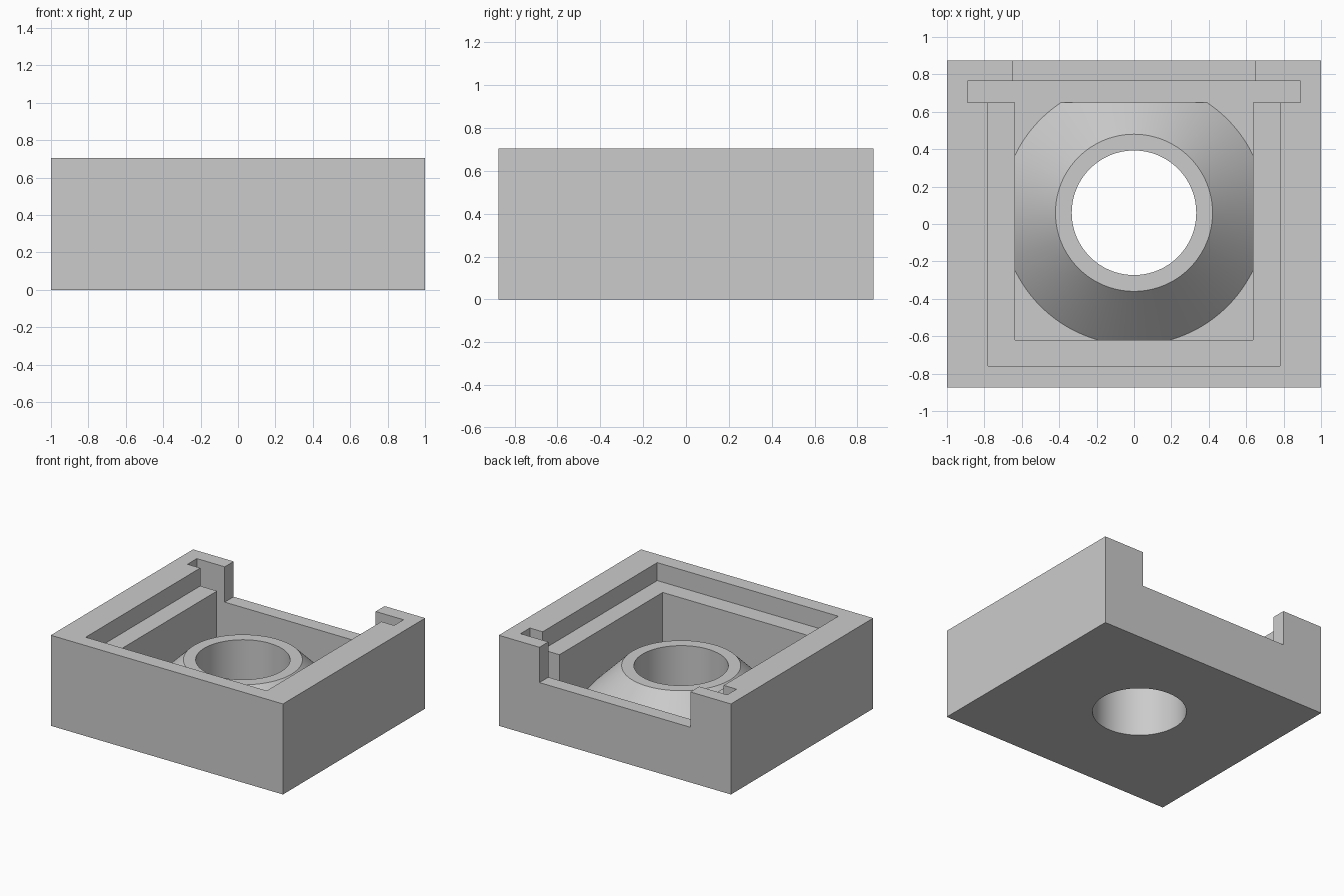
import bpy
import bmesh
import math
from mathutils import Matrix

default = bpy.data.objects.get("Cube")
if default:
    bpy.data.objects.remove(default, do_unlink=True)

grey = bpy.data.materials.new("plain_grey")
grey.use_nodes = True
colour = (0.6, 0.6, 0.6, 1)
grey.diffuse_color = colour
grey.node_tree.nodes["Principled BSDF"].inputs["Base Color"].default_value = colour

HEIGHT = 0.705
OVER = 0.9          # cutters rise above the top
FLOOR = 0.14        # pocket floor
RIM = 0.425         # top of the collar and rear notch floor
LEDGE = 0.565
CENTRE_Y = 0.06
SLOT_FRONT, SLOT_BACK = 0.65, 0.765


def finish(name, bm):
    bmesh.ops.recalc_face_normals(bm, faces=bm.faces)
    mesh = bpy.data.meshes.new(name)
    bm.to_mesh(mesh)
    bm.free()
    mesh.materials.append(grey)
    obj = bpy.data.objects.new(name, mesh)
    bpy.context.collection.objects.link(obj)
    return obj


def box(name, half_x, y0, y1, z0, z1):
    bm = bmesh.new()
    place = Matrix.Translation((0, (y0 + y1) / 2, (z0 + z1) / 2))
    size = Matrix.Diagonal((2 * half_x, y1 - y0, z1 - z0, 1))
    bmesh.ops.create_cube(bm, size=1, matrix=place @ size)
    return finish(name, bm)


def cone(name, r0, r1, z0, z1, clip_y=None):
    bm = bmesh.new()
    bmesh.ops.create_cone(bm, cap_ends=True, segments=128, radius1=r0, radius2=r1,
                          depth=z1 - z0,
                          matrix=Matrix.Translation((0, CENTRE_Y, (z0 + z1) / 2)))
    if clip_y is not None:
        cut = bmesh.ops.bisect_plane(bm, geom=bm.verts[:] + bm.edges[:] + bm.faces[:],
                                     plane_co=(0, clip_y, 0), plane_no=(0, 1, 0),
                                     clear_outer=True)
        edges = [e for e in cut["geom_cut"] if isinstance(e, bmesh.types.BMEdge)]
        bmesh.ops.edgeloop_fill(bm, edges=edges)
    return finish(name, bm)


def combine(target, tool, operation):
    tool.hide_render = True
    mod = target.modifiers.new(tool.name, "BOOLEAN")
    mod.operation = operation
    mod.solver = "EXACT"
    mod.object = tool
    bpy.context.view_layer.objects.active = target
    bpy.ops.object.modifier_apply(modifier=mod.name)
    bpy.data.objects.remove(tool, do_unlink=True)


# Solid block
housing = box("housing", 1, -0.875, 0.875, 0, HEIGHT)

# Stepped pocket, cross slot and open rear notch
combine(housing, box("ledge_cutter", 0.78, -0.76, 0.7, LEDGE, OVER), "DIFFERENCE")
combine(housing, box("pocket_cutter", 0.635, -0.62, 0.7, FLOOR, OVER), "DIFFERENCE")
combine(housing, box("slot_cutter", 0.89, SLOT_FRONT, SLOT_BACK, FLOOR, OVER), "DIFFERENCE")
combine(housing, box("notch_cutter", 0.65, 0.7, 1, RIM + 0.005, OVER), "DIFFERENCE")

# Conical collar on the floor, flat where it meets the slot
foot = FLOOR - 0.04
combine(housing, cone("collar", 0.747, 0.42, foot, RIM, SLOT_FRONT), "UNION")

# Round through hole
combine(housing, cone("hole_cutter", 0.333, 0.333, -0.2, OVER), "DIFFERENCE")

# Smooth round surfaces, crisp edges
bpy.ops.object.select_all(action="DESELECT")
housing.select_set(True)
bpy.context.view_layer.objects.active = housing
bpy.ops.object.shade_smooth_by_angle(angle=math.radians(30))
